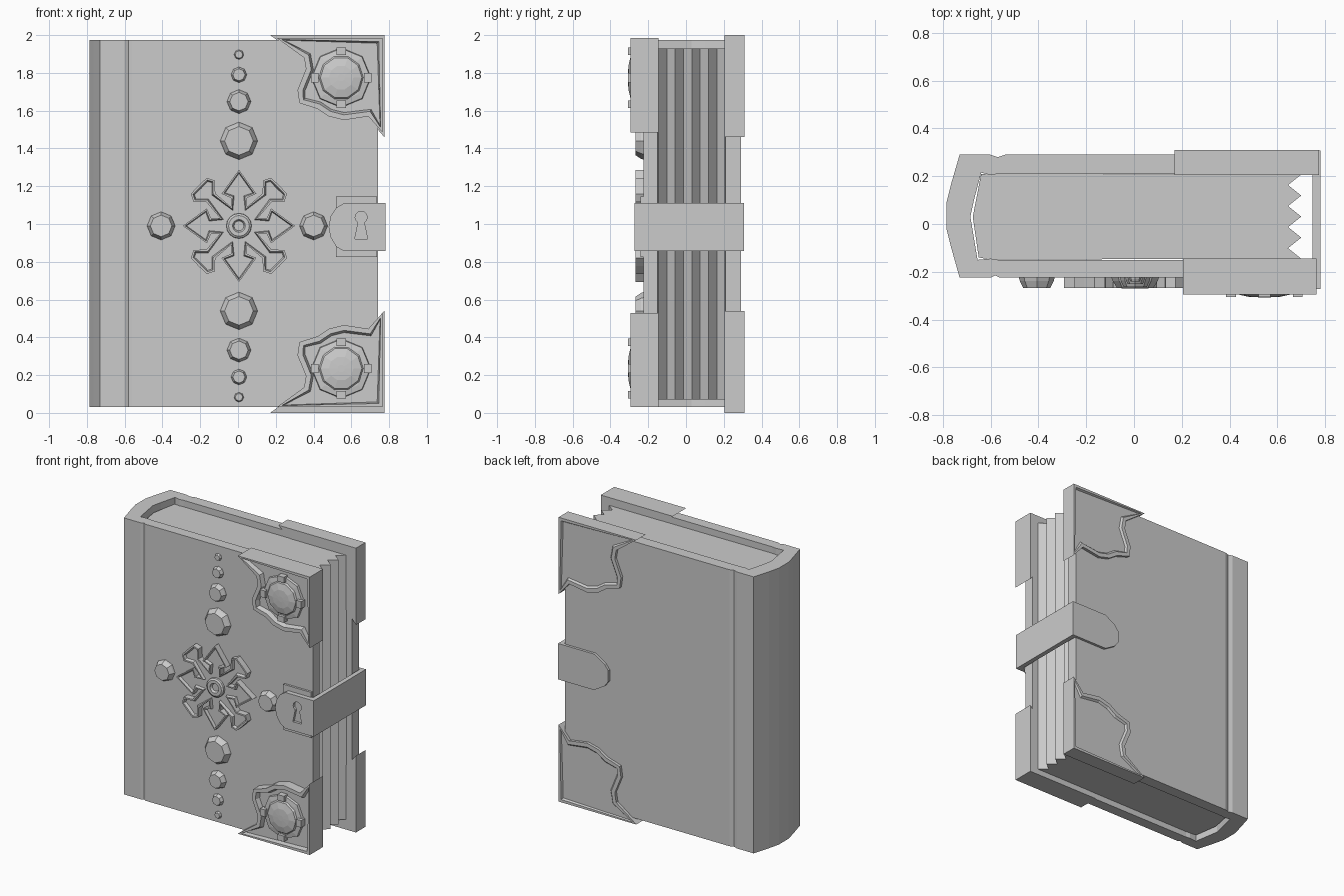
import bpy, bmesh, math
from mathutils import Matrix, Vector

if "Cube" in bpy.data.objects:
    bpy.data.objects.remove(bpy.data.objects["Cube"], do_unlink=True)

grey = bpy.data.materials.new("plain_grey")
grey.use_nodes = True
COLOUR = (0.6, 0.6, 0.6, 1)
grey.diffuse_color = COLOUR
grey.node_tree.nodes["Principled BSDF"].inputs["Base Color"].default_value = COLOUR

FRONT, BACK = -0.225, 0.29      # outer faces of the two covers
MID_Z = 1.0


def finish(bm, name):
    mesh = bpy.data.meshes.new(name)
    bm.to_mesh(mesh)
    bm.free()
    mesh.materials.append(grey)
    obj = bpy.data.objects.new(name, mesh)
    bpy.context.collection.objects.link(obj)
    return obj


def prism(name, pts, start, end, upright=False, rim=0, slope=0.01, depth=0):
    """Extrude an outline from start to end; optionally sink a panel in the end face."""
    bm = bmesh.new()

    def place(p, d):
        return (p[0], p[1], d) if upright else (p[0], d, p[1])

    low = [bm.verts.new(place(p, start)) for p in pts]
    high = [bm.verts.new(place(p, end)) for p in pts]
    bm.faces.new(low)
    cap = bm.faces.new(high)
    for i in range(len(pts)):
        j = (i + 1) % len(pts)
        bm.faces.new((low[i], low[j], high[j], high[i]))
    bmesh.ops.recalc_face_normals(bm, faces=bm.faces)
    if rim:
        bmesh.ops.inset_region(bm, faces=[cap], thickness=rim)
        bmesh.ops.inset_region(bm, faces=[cap], thickness=slope, depth=-depth)
    return finish(bm, name)


def rings(name, x, z, steps, sides=8):
    """Stack of (radius, y) rings facing the front, closed at both ends."""
    bm = bmesh.new()
    loops = []
    for r, y in steps:
        loops.append([bm.verts.new((x + r * math.cos(a), y, z + r * math.sin(a)))
                      for a in (math.tau * i / sides for i in range(sides))])
    for a, b in zip(loops, loops[1:]):
        for i in range(sides):
            j = (i + 1) % sides
            bm.faces.new((a[i], a[j], b[j], b[i]))
    bm.faces.new(loops[0])
    bm.faces.new(loops[-1])
    bmesh.ops.recalc_face_normals(bm, faces=bm.faces)
    return finish(bm, name)


def box(x0, x1, z0, z1):
    return [(x0, z0), (x1, z0), (x1, z1), (x0, z1)]


# Cover: boards and rounded spine as one C-shaped section
outer = [(0.74, FRONT), (-0.56, FRONT), (-0.58, -0.215), (-0.6, FRONT), (-0.73, FRONT),
         (-0.765, -0.1), (-0.785, -0.02), (-0.785, 0.09), (-0.765, 0.17), (-0.73, BACK),
         (-0.6, BACK), (-0.57, 0.28), (-0.54, BACK), (0.74, BACK)]
inner = [(0.74, 0.21), (-0.57, 0.21), (-0.6, 0.205), (-0.64, 0.215), (-0.67, 0.1),
         (-0.685, 0.03), (-0.655, -0.15), (-0.6, -0.145), (-0.57, -0.15), (0.74, -0.15)]
prism("cover", outer + inner, 0.03, 1.975, upright=True)

# Pages: block with a zigzag fore edge
teeth = [(0.645 if i % 2 else 0.7, -0.145 + 0.044 * i) for i in range(9)]
pages = [(-0.6, -0.149)] + teeth + [(-0.6, 0.209), (-0.64, 0.209), (-0.675, 0.03), (-0.65, -0.14)]
prism("pages", pages, 0.07, 1.93, upright=True)

# Corner guards with sunken panels, mirrored top to bottom
guard = [(0.205, 1.985), (0.35, 1.88), (0.36, 1.82), (0.315, 1.71), (0.325, 1.64),
         (0.42, 1.61), (0.48, 1.57), (0.56, 1.55), (0.69, 1.57), (0.765, 1.485), (0.765, 1.985)]
back_guard = [(0.775 + (x - 0.765) * 1.08, 2.0 + (z - 1.985) * 1.08) for x, z in guard]


def flip(pts, upper):
    return pts if upper else [(x, 2 * MID_Z - z) for x, z in pts]


for upper, tag in ((True, "top"), (False, "bottom")):
    shift = 0 if upper else 0.015
    low_guard = [(x, z + shift) for x, z in flip(guard, upper)]
    prism(tag + "_front_guard", low_guard, -0.145, -0.295, rim=0.028, slope=0.012, depth=0.03)
    prism(tag + "_back_guard", flip(back_guard, upper), 0.205, 0.31, rim=0.028,
          slope=0.012, depth=0.012)
    gx, gz = 0.546, 1.775 if upper else 0.235
    rings(tag + "_gem_setting", gx, gz, [(0.16, -0.26), (0.155, -0.28), (0.125, -0.285)])
    rings(tag + "_corner_gem", gx, gz,
          [(0.122, -0.28), (0.11, -0.295), (0.065, -0.305), (0.02, -0.307)], sides=10)
    for k in range(4):
        bm = bmesh.new()
        turn = Matrix.Rotation(k * math.pi / 2, 4, "Y")
        bmesh.ops.create_cube(bm, size=1, matrix=Matrix.Translation((gx, 0, gz)) @ turn
                              @ Matrix.Translation((0.14, -0.282, 0))
                              @ Matrix.Diagonal((0.04, 0.048, 0.05, 1)))
        finish(bm, f"{tag}_prong_{k}")

# Faceted studs on the front cover
CX, CZ = 0.005, 0.99
studs = [(CX, CZ + s * d, r) for s in (1, -1)
         for d, r in ((0.45, 0.1), (0.658, 0.064), (0.8, 0.042), (0.907, 0.026))]
studs += [(CX - 0.412, CZ, 0.075), (CX + 0.395, CZ, 0.075)]
for i, (x, z, r) in enumerate(studs):
    rise = min(0.042, r * 0.6)
    rings(f"stud_{i}", x, z, [(r, FRONT + 0.002), (r * 0.95, FRONT - rise * 0.3),
                              (r * 0.76, FRONT - rise)])

# Eight-armed ornament: arrow arms and flared diagonal arms
arrow = [(0.148, -0.042), (0.17, -0.092), (0.297, 0), (0.17, 0.092), (0.148, 0.042)]
flare = [(0.21, -0.033), (0.26, -0.08), (0.3, -0.06), (0.302, 0), (0.3, 0.06), (0.26, 0.08), (0.21, 0.033)]
outline = []
for k in range(8):
    arm = (flare if k % 2 else arrow) + [(0.1, 0.041)]
    a = k * math.pi / 4
    for r, t in arm:
        outline.append((CX + r * math.cos(a) - t * math.sin(a),
                        CZ + r * math.sin(a) + t * math.cos(a)))
prism("ornament", outline, FRONT + 0.002, -0.268, rim=0.012, slope=0.008, depth=0.02)
rings("ornament_boss", CX, CZ, [(0.068, -0.23), (0.066, -0.262), (0.055, -0.27), (0.034, -0.27),
                                (0.026, -0.255)], sides=16)

# Clasp: backing plate, hasp with keyhole, strap and rear tongue
prism("lock_plate", box(0.52, 0.737, 0.825, 1.145), FRONT + 0.01, -0.24)
hasp = [(0.775, 0.857), (0.56, 0.857), (0.52, 0.88), (0.49, 0.93), (0.48, 0.985),
        (0.49, 1.04), (0.52, 1.085), (0.56, 1.11), (0.775, 1.11)]
hasp_obj = prism("hasp", hasp, -0.235, -0.273)
arc = [math.radians(-60 + 30 * i) for i in range(11)]
keyhole = [(0.652 + 0.032 * math.cos(a), 1.035 + 0.032 * math.sin(a)) for a in arc]
keyhole += [(0.618, 0.92), (0.686, 0.92)]
cutter = prism("keyhole_cutter", keyhole, -0.255, -0.3)
cutter.hide_render = True
cut = hasp_obj.modifiers.new("keyhole", "BOOLEAN")
cut.operation = "DIFFERENCE"
cut.object = cutter
bpy.context.view_layer.objects.active = hasp_obj
bpy.ops.object.modifier_apply(modifier=cut.name)
bpy.data.objects.remove(cutter, do_unlink=True)

prism("strap", box(0.748, 0.78, 0.857, 1.11), -0.273, 0.308)
tongue = [(0.78, 0.857), (0.5, 0.857), (0.42, 0.905), (0.39, 0.945), (0.39, 1.022),
          (0.42, 1.062), (0.5, 1.11), (0.78, 1.11)]
prism("rear_tongue", tongue, BACK - 0.005, 0.308)
